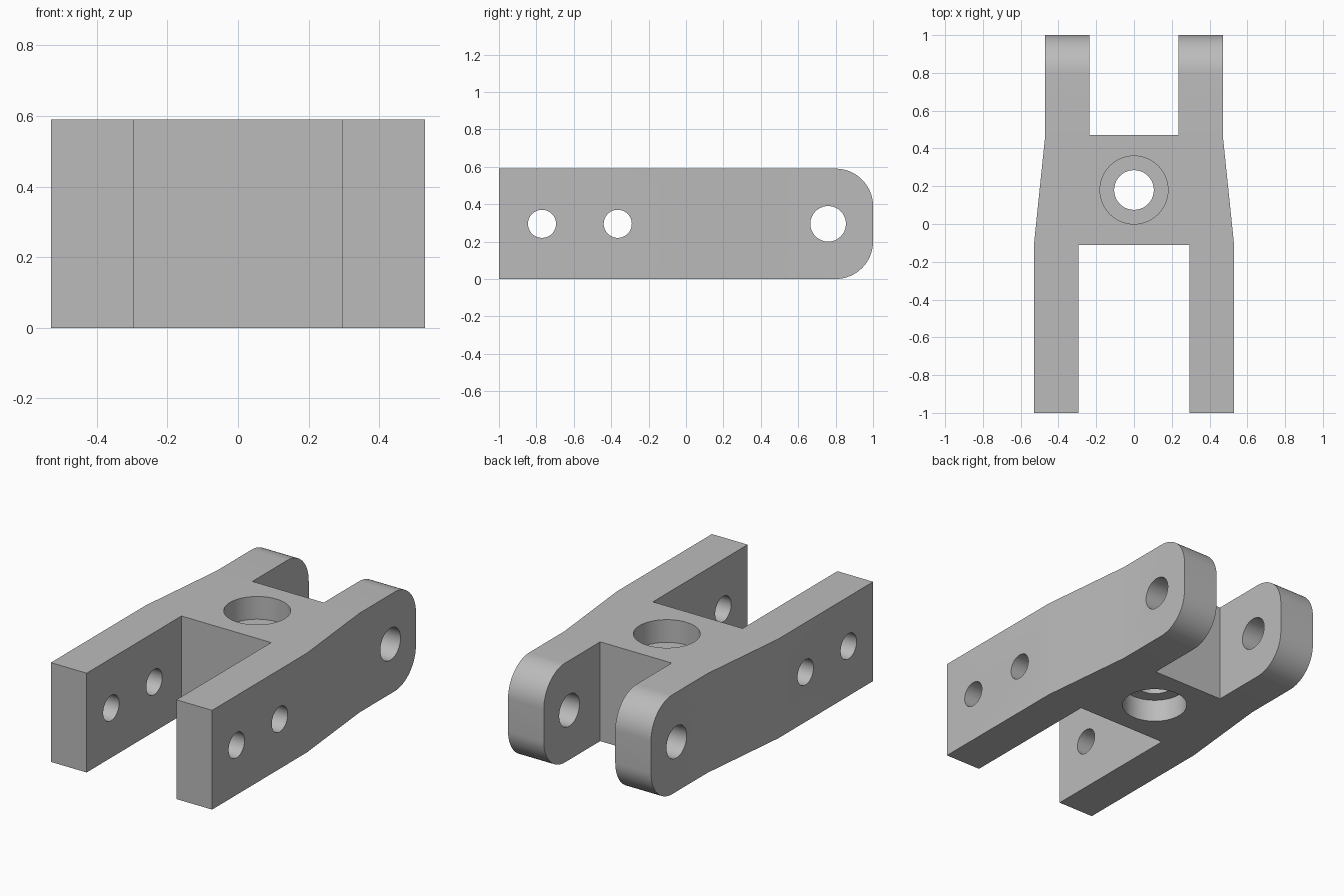
import bpy, bmesh
from math import radians
from mathutils import Matrix

HEIGHT = 0.59
MID = HEIGHT / 2

cube = bpy.data.objects.get("Cube")
if cube:
    bpy.data.objects.remove(cube, do_unlink=True)

grey = bpy.data.materials.new("plain grey")
grey.use_nodes = True
colour = (0.5, 0.5, 0.5, 1)
grey.diffuse_color = colour
grey.node_tree.nodes["Principled BSDF"].inputs["Base Color"].default_value = colour


def add_object(name, bm):
    bmesh.ops.recalc_face_normals(bm, faces=bm.faces[:])
    mesh = bpy.data.meshes.new(name)
    bm.to_mesh(mesh)
    bm.free()
    mesh.materials.append(grey)
    obj = bpy.data.objects.new(name, mesh)
    bpy.context.collection.objects.link(obj)
    return obj


def cutter(name, radius, depth, place, axis):
    bm = bmesh.new()
    turn = Matrix.Rotation(radians(90), 4, 'Y') if axis == 'X' else Matrix()
    bmesh.ops.create_cone(bm, cap_ends=True, segments=64, radius1=radius, radius2=radius,
                          depth=depth, matrix=Matrix.Translation(place) @ turn)
    obj = add_object(name, bm)
    obj.hide_render = True
    return obj


# Fork body: mirrored plan outline, extruded upward
half = [(0.235, 0.47), (0.235, 1), (0.47, 1), (0.47, 0.47),
        (0.53, -0.11), (0.53, -1), (0.295, -1), (0.295, -0.11)]
outline = half + [(-x, y) for x, y in reversed(half)]
bm = bmesh.new()
base = bm.faces.new([bm.verts.new((x, y, 0)) for x, y in outline])
top = bmesh.ops.extrude_face_region(bm, geom=[base])["geom"]
bmesh.ops.translate(bm, vec=(0, 0, HEIGHT),
                    verts=[g for g in top if isinstance(g, bmesh.types.BMVert)])

# Rounded lug ends
ends = [e for e in bm.edges
        if all(v.co.y > 0.99 for v in e.verts) and e.verts[0].co.z == e.verts[1].co.z]
bmesh.ops.bevel(bm, geom=ends, offset=0.2, segments=16, profile=0.5, affect='EDGES')
body = add_object("fork_body", bm)

# Pin holes across the arms, central bore and its two counterbores
DEPTH = 0.135
cutters = [
    cutter("lug_pin_hole", 0.095, 2, (0, 0.76, MID), 'X'),
    cutter("front_bolt_hole", 0.075, 2, (0, -0.77, MID), 'X'),
    cutter("rear_bolt_hole", 0.075, 2, (0, -0.365, MID), 'X'),
    cutter("central_bore", 0.105, 2, (0, 0.18, MID), 'Z'),
    cutter("upper_counterbore", 0.18, DEPTH * 2, (0, 0.18, HEIGHT), 'Z'),
    cutter("lower_counterbore", 0.18, DEPTH * 2, (0, 0.18, 0), 'Z'),
]
bpy.ops.object.select_all(action='DESELECT')
body.select_set(True)
bpy.context.view_layer.objects.active = body
for tool in cutters:
    mod = body.modifiers.new(tool.name, 'BOOLEAN')
    mod.operation = 'DIFFERENCE'
    mod.solver = 'EXACT'
    mod.object = tool
    bpy.ops.object.modifier_apply(modifier=mod.name)
    bpy.data.objects.remove(tool, do_unlink=True)

# Smooth bores and lug curves, sharp corners elsewhere
bpy.ops.object.shade_smooth_by_angle(angle=radians(25))
